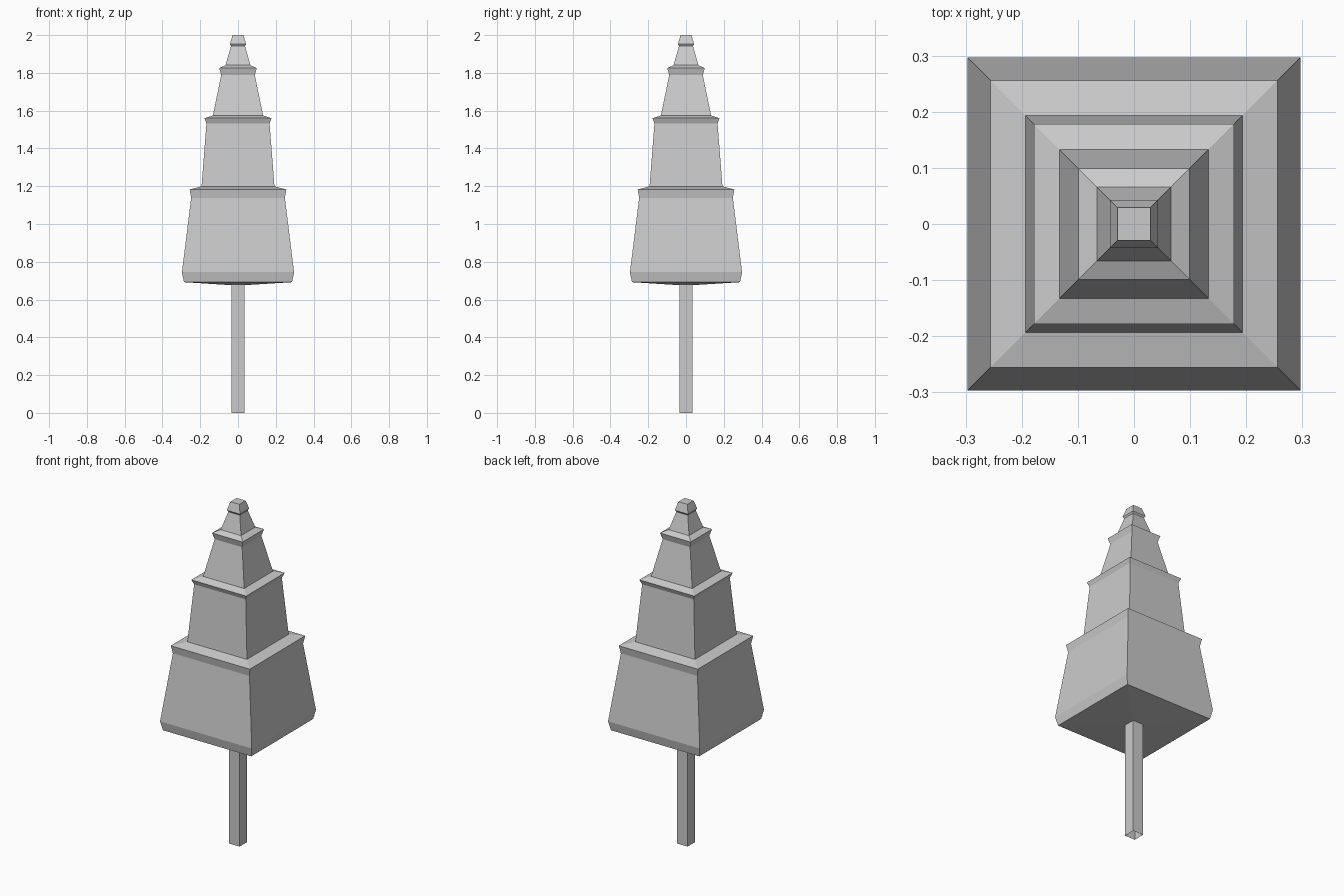
import bpy
import bmesh

cube = bpy.data.objects.get("Cube")
if cube:
    bpy.data.objects.remove(cube, do_unlink=True)

# Single stone colour
stone = bpy.data.materials.new("grey stone")
stone.use_nodes = True
colour = (0.6, 0.6, 0.6, 1)
stone.diffuse_color = colour
stone.node_tree.nodes["Principled BSDF"].inputs["Base Color"].default_value = colour


def square_loft(name, profile, cap_top=True):
    """Join square rings, given as (half width, height), from bottom to top."""
    bm = bmesh.new()
    corners = ((-1, -1), (1, -1), (1, 1), (-1, 1))
    rings = [[bm.verts.new((x * w, y * w, z)) for x, y in corners] for w, z in profile]
    for low, high in zip(rings, rings[1:]):
        for i in range(4):
            j = (i + 1) % 4
            bm.faces.new((low[i], low[j], high[j], high[i]))
    if cap_top:
        bm.faces.new(rings[-1])
    mesh = bpy.data.meshes.new(name)
    bm.to_mesh(mesh)
    bm.free()
    mesh.materials.append(stone)
    obj = bpy.data.objects.new(name, mesh)
    bpy.context.collection.objects.link(obj)
    return obj


# Square post, open at its foot
square_loft("post", [(0.034, 0), (0.034, 0.676)], cap_top=False)

# Tiered spire: shallow underside, then tapering tiers with flared rims and ledges
underside = [(0.034, 0.676), (0.286, 0.692)]
lower_tier = [(0.297, 0.745), (0.248, 1.138), (0.256, 1.183)]
middle_tier = [(0.193, 1.199), (0.167, 1.533), (0.178, 1.56)]
upper_tier = [(0.133, 1.575), (0.089, 1.788), (0.099, 1.825)]
tip = [(0.066, 1.841), (0.037, 1.942), (0.043, 1.952), (0.029, 2.0)]
square_loft("tiered_spire", underside + lower_tier + middle_tier + upper_tier + tip)
